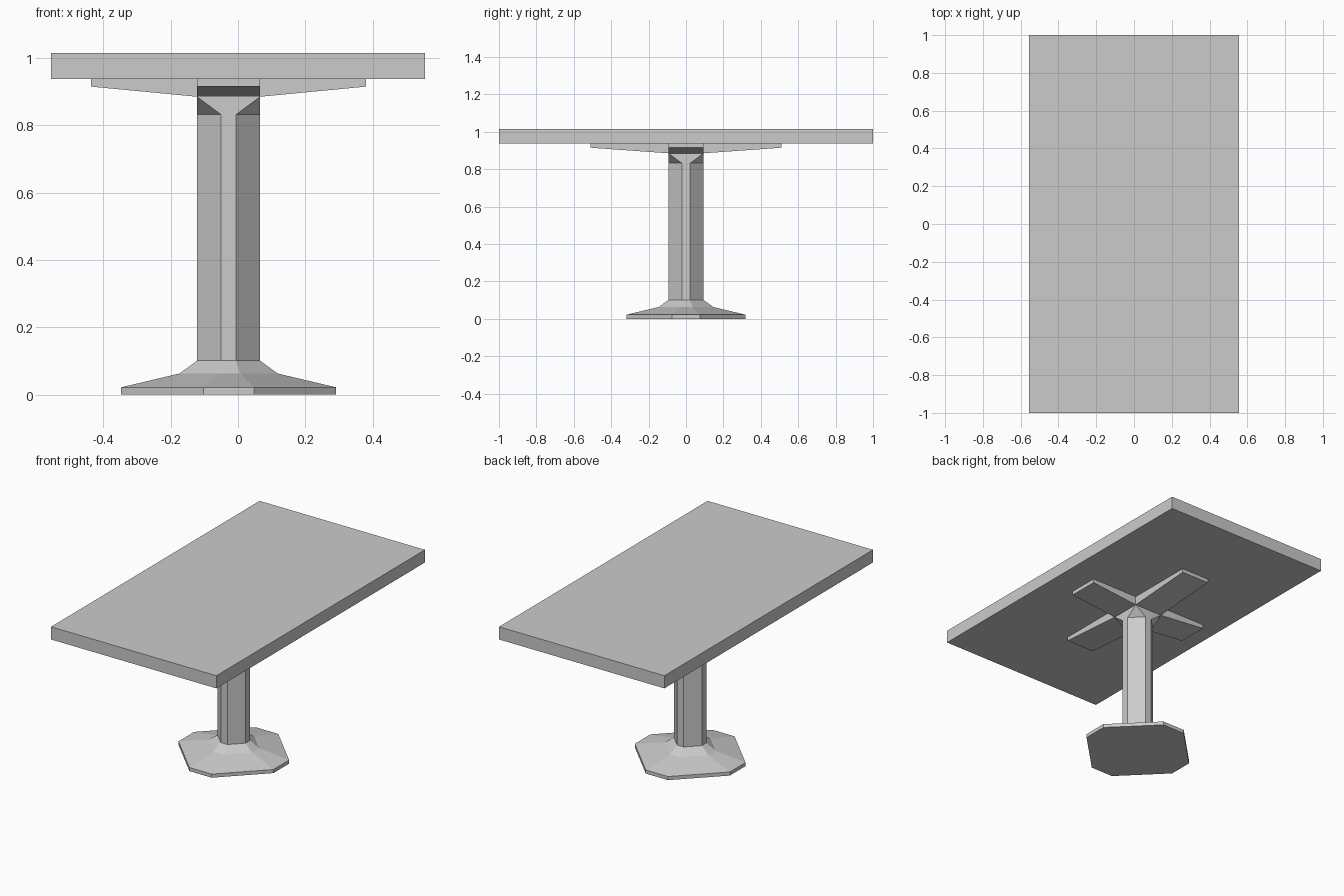
import bpy
import bmesh
from mathutils import Vector

if "Cube" in bpy.data.objects:
    bpy.data.objects.remove(bpy.data.objects["Cube"], do_unlink=True)

# One plain grey for the whole table
grey = bpy.data.materials.new("plain_grey")
grey.use_nodes = True
colour = (0.6, 0.6, 0.6, 1)
grey.diffuse_color = colour
grey.node_tree.nodes["Principled BSDF"].inputs["Base Color"].default_value = colour

AXIS_X = -0.028      # the pedestal stands slightly off centre
HALF = 0.0935        # half width of the column
FLAT = 0.235         # octagon flat side relative to its half width
TOP_UNDERSIDE = 0.938


def octagon(half, z, flat=FLAT):
    f = half * flat
    pts = []
    for sx, sy in ((1, 0), (0, 1), (-1, 0), (0, -1)):
        for t in (-f, f):
            pts.append(Vector((AXIS_X + sx * half - sy * t, sy * half + sx * t, z)))
    return pts


def finish(name, bm):
    bmesh.ops.remove_doubles(bm, verts=bm.verts, dist=1e-5)
    bmesh.ops.recalc_face_normals(bm, faces=bm.faces)
    mesh = bpy.data.meshes.new(name)
    bm.to_mesh(mesh)
    bm.free()
    mesh.materials.append(grey)
    obj = bpy.data.objects.new(name, mesh)
    bpy.context.collection.objects.link(obj)
    return obj


def loft(name, rings):
    bm = bmesh.new()
    loops = [[bm.verts.new(p) for p in ring] for ring in rings]
    bm.faces.new(loops[0])
    bm.faces.new(loops[-1])
    for low, high in zip(loops, loops[1:]):
        for i in range(len(low)):
            j = (i + 1) % len(low)
            bm.faces.new((low[i], low[j], high[j], high[i]))
    return finish(name, bm)


def arm(name, direction, length):
    # Tapered bracket running outward from the column head
    d = Vector(direction)
    side = Vector((-d.y, d.x, 0)) * HALF
    profile = ((HALF, 0.885), (length, 0.915), (length, TOP_UNDERSIDE), (HALF, TOP_UNDERSIDE))
    rings = []
    for s in (-1, 1):
        rings.append([Vector((AXIS_X, 0, z)) + d * r + side * s for r, z in profile])
    return loft(name, rings)


# Foot: stepped octagonal skirt
loft("foot", [octagon(h, z) for h, z in
              ((0.319, 0), (0.319, 0.022), (0.146, 0.063), (HALF, 0.101))])

# Column: octagonal shaft that flares into a square head
loft("column", [octagon(HALF, 0.101), octagon(HALF, 0.832),
                octagon(HALF, 0.885, 0.9999), octagon(HALF, TOP_UNDERSIDE, 0.9999)])

# Four support arms
for name, direction, length in (("left_arm", (1, 0, 0), 0.408),
                                ("right_arm", (-1, 0, 0), 0.408),
                                ("back_arm", (0, 1, 0), 0.511),
                                ("front_arm", (0, -1, 0), 0.511)):
    arm(name, direction, length)

# Table top slab
bm = bmesh.new()
bmesh.ops.create_cube(bm, size=1)
for v in bm.verts:
    v.co = (v.co.x * 1.11, v.co.y * 2, TOP_UNDERSIDE + (v.co.z + 0.5) * 0.077)
finish("table_top", bm)
